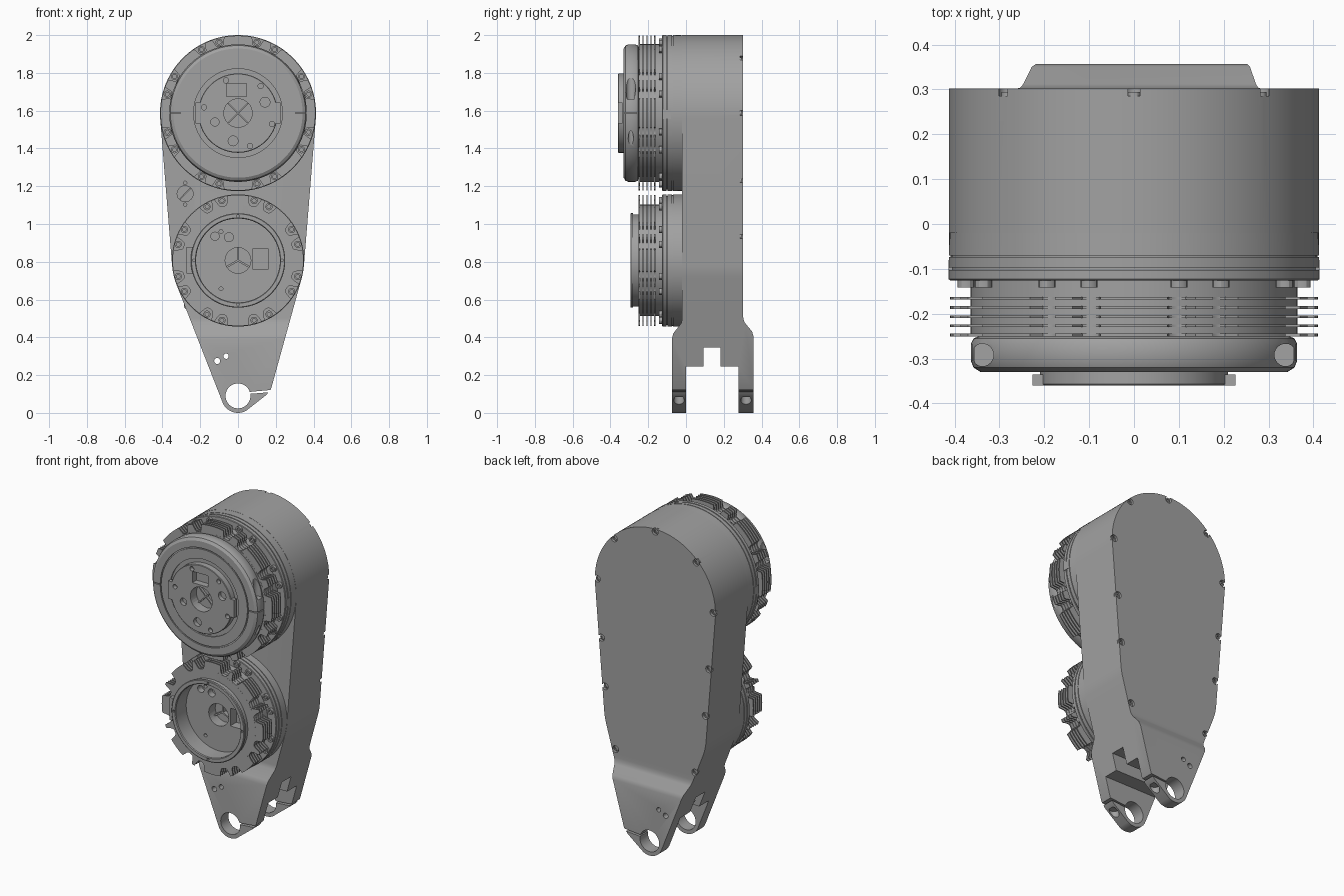
import bpy, bmesh
from math import sin, cos, pi, radians
from mathutils import Vector

if "Cube" in bpy.data.objects:
    bpy.data.objects.remove(bpy.data.objects["Cube"])

grey = bpy.data.materials.new("machined grey")
grey.use_nodes = True
COL = (0.36, 0.36, 0.36, 1)
grey.diffuse_color = COL
grey.node_tree.nodes["Principled BSDF"].inputs["Base Color"].default_value = COL

UP, LOW = 1.587, 0.807          # drum centre heights
FRONT, BACK = -0.02, 0.302      # main casing faces
parts = []


def finish(bm, name):
    bmesh.ops.recalc_face_normals(bm, faces=bm.faces)
    me = bpy.data.meshes.new(name)
    bm.to_mesh(me)
    bm.free()
    me.materials.append(grey)
    ob = bpy.data.objects.new(name, me)
    bpy.context.scene.collection.objects.link(ob)
    parts.append(ob)
    return ob


def prism(name, pts, axis, lo, hi):
    """Extrude a 2D outline along x, y or z."""
    place = {"x": lambda a, b, t: (t, a, b),
             "y": lambda a, b, t: (a, t, b),
             "z": lambda a, b, t: (a, b, t)}[axis]
    bm = bmesh.new()
    face = bm.faces.new([bm.verts.new(place(a, b, lo)) for a, b in pts])
    new = bmesh.ops.extrude_face_region(bm, geom=[face])["geom"]
    shift = Vector(place(0, 0, hi - lo))
    bmesh.ops.translate(bm, vec=shift, verts=[v for v in new if isinstance(v, bmesh.types.BMVert)])
    return finish(bm, name)


def box(name, x0, x1, y0, y1, z0, z1):
    return prism(name, [(x0, z0), (x1, z0), (x1, z1), (x0, z1)], "y", y0, y1)


def lathe(name, profile, x=0, z=0, n=72):
    """Revolve (radius, y) points about a line parallel to y."""
    bm = bmesh.new()
    rings = [[bm.verts.new((x + r * cos(2 * pi * i / n), y, z + r * sin(2 * pi * i / n)))
              for i in range(n)] for r, y in profile]
    for a, b in zip(rings, rings[1:]):
        for i in range(n):
            bm.faces.new((a[i], a[(i + 1) % n], b[(i + 1) % n], b[i]))
    bmesh.ops.remove_doubles(bm, verts=bm.verts, dist=1e-5)
    return finish(bm, name)


def rod(name, x, z, r, y0, y1, n=24):
    return lathe(name, [(0, y0), (r, y0), (r, y1), (0, y1)], x, z, n)


def circle(x, y, r, a0=0, a1=360, n=24):
    return [(x + r * cos(radians(a0 + (a1 - a0) * i / n)),
             y + r * sin(radians(a0 + (a1 - a0) * i / n))) for i in range(n + 1)]


def cut(ob, cutters, operation="DIFFERENCE"):
    bpy.context.view_layer.objects.active = ob
    for c in cutters:
        mod = ob.modifiers.new("cut", "BOOLEAN")
        mod.operation, mod.solver, mod.object = operation, "EXACT", c
        bpy.ops.object.modifier_apply(modifier=mod.name)
        parts.remove(c)
        bpy.data.objects.remove(c)


# Casing: front outline intersected with the forked side profile
outline = circle(0, UP, 0.413, -4, 184, 64) + circle(0, LOW, 0.35, 184, 201, 6)
outline += circle(0, 0.088, 0.088, 201, 300, 16)
outline += [(0.15, 0.095), (0.175, 0.127)] + circle(0, LOW, 0.35, -15.5, -4, 4)
casing = prism("casing", outline, "y", -0.1, 0.4)
side = [(-0.075, -0.1), (0, -0.1), (0, 0.245), (0.093, 0.245), (0.093, 0.345), (0.183, 0.345),
        (0.183, 0.245), (0.278, 0.245), (0.278, -0.1), (0.357, -0.1), (0.357, 0.405),
        (0.35, 0.43), (0.312, 0.477), (0.304, 0.495), (BACK, 0.515), (BACK, 2.1), (FRONT, 2.1),
        (FRONT, 0.5), (-0.025, 0.475), (-0.068, 0.42), (-0.075, 0.39)]
cut(casing, [prism("side_profile", side, "x", -1, 1)], "INTERSECT")

# Pivot bore, clamp slit, clamp screw holes and small fork holes
holes = [rod("bore", 0, 0.09, 0.066, -0.2, 0.5, 48),
         rod("hole", -0.11, 0.275, 0.016, -0.2, 0.5),
         rod("hole", -0.063, 0.3, 0.014, -0.2, 0.5),
         prism("slit", [(0.05, 0.1), (0.2, 0.112), (0.2, 0.124), (0.05, 0.11)], "y", -0.2, 0.5)]
holes += [prism("clamp_hole", circle(0.115, y, 0.028)[:-1], "z", -0.1, 0.085)
          for y in (-0.037, 0.318)]
# Round port with two small holes on the casing front
holes += [rod("port", -0.28, 1.16, 0.042, -0.1, 0.01)]
holes += [rod("hole", -0.28, 1.16 + s * 0.058, 0.009, -0.1, 0.0) for s in (-1, 1)]
# Screw pockets around the back rim
rim = [(0.397 * cos(radians(a)), UP + 0.397 * sin(radians(a))) for a in (0, 45, 90, 135, 180)]
rim += [(s * x, z) for s in (-1, 1) for x, z in ((0.367, 1.23), (0.343, 0.935), (0.272, 0.565))]
holes += [rod("pocket", x, z, 0.021, 0.285, 0.32, 16) for x, z in rim]
cut(casing, holes)
for x, z in rim:
    lathe("back_screw", [(0, 0.28), (0.015, 0.28), (0.015, 0.294), (0.008, 0.294),
                         (0.008, 0.288), (0, 0.288)], x, z, 12)
bar = prism("port_bar", [(-0.311, 1.133), (-0.305, 1.129), (-0.249, 1.187), (-0.255, 1.191)],
            "y", -0.018, 0.012)

BOLTS = [q + a for q in (0, 90, 180, 270) for a in (15, 30, 60, 75)]


def drum(label, z, r, core, bolt_r, notch):
    """Flange with seams, cooling fins with bolt notches, and bolts."""
    lathe(label + "_flange", [(0, 0.05), (r - 0.002, 0.05), (r, -0.07), (r - 0.004, -0.07),
                              (r - 0.004, -0.074), (r, -0.074), (r, -0.097), (r - 0.008, -0.097),
                              (r - 0.008, -0.103), (r, -0.103), (r, -0.123), (r - 0.003, -0.126),
                              (0, -0.126)], z=z, n=96)
    lathe(label + "_core", [(0, -0.12), (core, -0.12), (core, -0.251), (0, -0.251)], z=z)
    pts = []
    for i in range(240):
        a = i * 1.5
        gap = min(abs(a - b) for b in BOLTS) / notch
        rad = r - 0.003
        if gap < 1:
            rad -= (r - core - 0.005) * (1 - gap ** 4) ** 0.5
        pts.append((rad * cos(radians(a)), z + rad * sin(radians(a))))
    for k in range(5):
        y = -0.165 - 0.0205 * k
        prism(label + "_fin", pts, "y", y - 0.0035, y + 0.0025)
    for b in BOLTS:
        lathe(label + "_bolt", [(0, -0.12), (0.019, -0.12), (0.019, -0.142), (0.01, -0.142),
                                (0.01, -0.132), (0, -0.132)],
              bolt_r * cos(radians(b)), z + bolt_r * sin(radians(b)), 12)


drum("upper", UP, 0.413, 0.365, 0.388, 4.2)
drum("lower", LOW, 0.35, 0.295, 0.328, 5.2)
for s in (-1, 1):
    box("flange_tab", s * 0.408 - 0.006, s * 0.408 + 0.006, -0.124, -0.08, 1.555, 1.605)

# Upper cap: rounded clamp ring with raised hub plate
cap = lathe("upper_cap", [(0, -0.25), (0.345, -0.25), (0.358, -0.255), (0.364, -0.268),
                          (0.364, -0.305), (0.358, -0.32), (0.342, -0.33), (0.302, -0.33),
                          (0.302, -0.323), (0.295, -0.323), (0.295, -0.33), (0.235, -0.33),
                          (0.235, -0.322), (0.21, -0.322), (0.21, -0.357), (0.207, -0.36),
                          (0, -0.36)], z=UP, n=96)
caps = [rod("hub_hole", 0, UP, 0.075, -0.4, -0.3, 32),
        box("hub_window", -0.06, 0.045, -0.4, -0.32, 1.675, 1.745)]
for x, z, r in ((-0.064, 1.76, 0.014), (0.12, 1.73, 0.014), (-0.18, 1.618, 0.014),
                (-0.122, 1.54, 0.022), (-0.026, 1.44, 0.026), (0.064, 1.413, 0.014),
                (0.18, 1.53, 0.014), (0.143, 1.645, 0.026)):
    caps.append(rod("hub_hole", x, z, r, -0.4, -0.335, 20))
for s in (-1, 1):
    caps.append(prism("clamp_bore", circle(s * 0.338, -0.292, 0.025)[:-1], "z", 1.66, 2))
    caps.append(prism("clamp_bore", circle(s * 0.338, -0.292, 0.014)[:-1], "z", 1.2, 1.54))
    a, b = sorted((s * 0.305, s * 0.4))
    caps.append(box("clamp_split", a, b, -0.4, -0.262, UP - 0.003, UP + 0.003))
cut(cap, caps)
for s in (-1, 1):
    a, b = sorted((s * 0.195, s * 0.226))
    box("hub_lug", a, b, -0.36, -0.335, UP - 0.055, UP + 0.055)
    d = 0.05
    prism("hub_cross", [(-d - 0.005, UP - s * d), (-d + 0.005, UP - s * d),
                        (d + 0.005, UP + s * d), (d - 0.005, UP + s * d)], "y", -0.315, -0.295)

# Lower hub: open bowl with lipped rim, bored floor and fittings
for ob in [o for o in parts if o.name.startswith("lower_core")]:
    bowl = [rod("bowl", 0, LOW, 0.222, -0.3, -0.19, 72),
            rod("shaft_bore", 0, LOW, 0.068, -0.3, -0.1, 32),
            box("floor_window", 0.08, 0.16, -0.3, -0.13, 0.76, 0.87)]
    bowl += [rod("floor_hole", x, z, r, -0.3, -0.15, 16) for x, z, r in
             ((-0.122, 0.935, 0.022), (-0.048, 0.93, 0.024), (-0.09, 0.96, 0.01),
              (-0.09, 0.657, 0.01))]
    cut(ob, bowl)
fins = [o for o in parts if o.name.startswith("lower_fin")]
for ob in fins:
    cut(ob, [rod("bowl", 0, LOW, 0.26, -0.3, -0.14, 72)])
rimring = lathe("lower_rim", [(0.222, -0.245), (0.243, -0.245), (0.243, -0.28), (0.25, -0.28),
                              (0.25, -0.292), (0.246, -0.295), (0.226, -0.295), (0.222, -0.29),
                              (0.222, -0.245)], z=LOW)
cut(rimring, [rod("rim_hole", 0.234 * cos(a * pi / 2), LOW + 0.234 * sin(a * pi / 2), 0.007,
                  -0.31, -0.28, 10) for a in range(4)])
box("rim_lug", -0.272, -0.235, -0.28, -0.25, LOW - 0.07, LOW + 0.07)
for a in (90, 210, 330):
    spoke = box("shaft_spoke", 0, 0.068, -0.15, -0.12, -0.005, 0.005)
    spoke.rotation_euler.y = -radians(a)
    spoke.location.z = LOW

# Smooth shading with crisp edges
bpy.ops.object.select_all(action="DESELECT")
for ob in parts:
    ob.select_set(True)
bpy.context.view_layer.objects.active = casing
bpy.ops.object.shade_smooth_by_angle(angle=radians(30))
